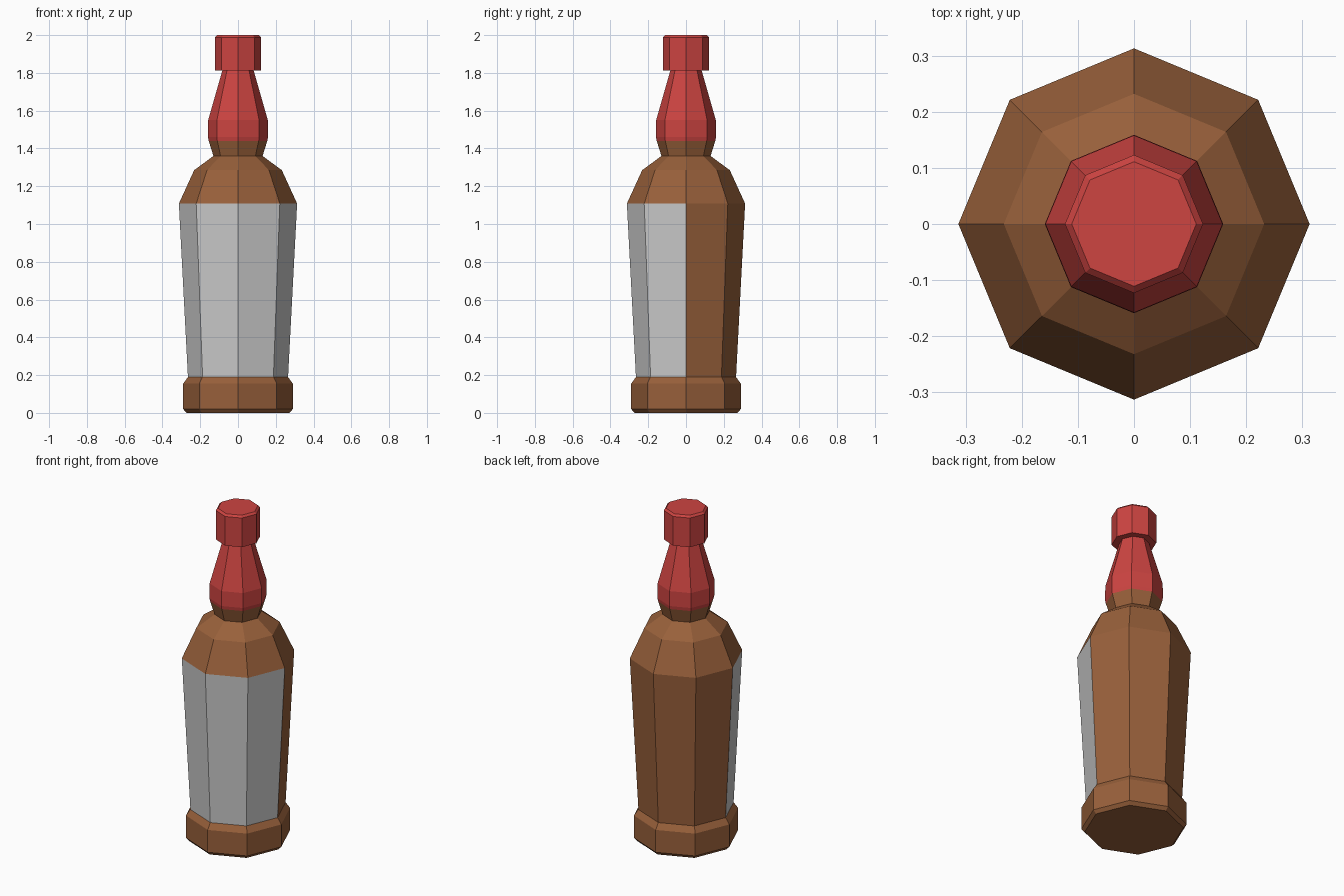
import bpy, bmesh
from math import cos, sin, pi

if "Cube" in bpy.data.objects:
    bpy.data.objects.remove(bpy.data.objects["Cube"])

SIDES = 8


def material(name, rgb):
    m = bpy.data.materials.new(name)
    m.diffuse_color = (*rgb, 1)
    m.use_nodes = True
    m.node_tree.nodes["Principled BSDF"].inputs["Base Color"].default_value = m.diffuse_color
    return m


def lathe(name, profile, mat=None, sides=range(SIDES), cap_bottom=False, cap_top=False, skip=()):
    """Revolve (radius, z) points into flat octagonal bands; skip holds (band, side) pairs."""
    bm = bmesh.new()
    rings = [[bm.verts.new((r * cos(2 * pi * i / SIDES), r * sin(2 * pi * i / SIDES), z))
              for i in range(SIDES)] for r, z in profile]
    for b, (lo, hi) in enumerate(zip(rings, rings[1:])):
        for i in sides:
            if (b, i) not in skip:
                j = (i + 1) % SIDES
                bm.faces.new((lo[i], lo[j], hi[j], hi[i]))
    if cap_bottom:
        bm.faces.new(rings[0][::-1])
    if cap_top:
        bm.faces.new(rings[-1])
    bmesh.ops.delete(bm, geom=[v for v in bm.verts if not v.link_faces], context='VERTS')
    me = bpy.data.meshes.new(name)
    bm.to_mesh(me)
    bm.free()
    ob = bpy.data.objects.new(name, me)
    bpy.context.collection.objects.link(ob)
    if mat:
        me.materials.append(mat)
    return ob


brown = material("brown_glass", (0.315, 0.117, 0.043))
red = material("red_wrap", (0.61, 0.058, 0.053))

# Brown bottle: foot, tapered body, shoulder and neck root
front = range(SIDES // 2, SIDES)
body = [(0.265, 0.19), (0.313, 1.108)]
lathe("bottle",
      [(0.272, 0), (0.29, 0.02), (0.29, 0.155)] + body
      + [(0.232, 1.285), (0.13, 1.36), (0.155, 1.44)],
      brown, cap_bottom=True, skip={(3, i) for i in front})

# Grey label filling the front half of the body
lathe("label", body, sides=front)

# Red neck wrap
lathe("neck_wrap", [(0.155, 1.44), (0.159, 1.46), (0.158, 1.55), (0.083, 1.812)], red)

# Red cap
lathe("cap", [(0.123, 1.812), (0.123, 1.988), (0.111, 2.0)], red,
      cap_bottom=True, cap_top=True)
